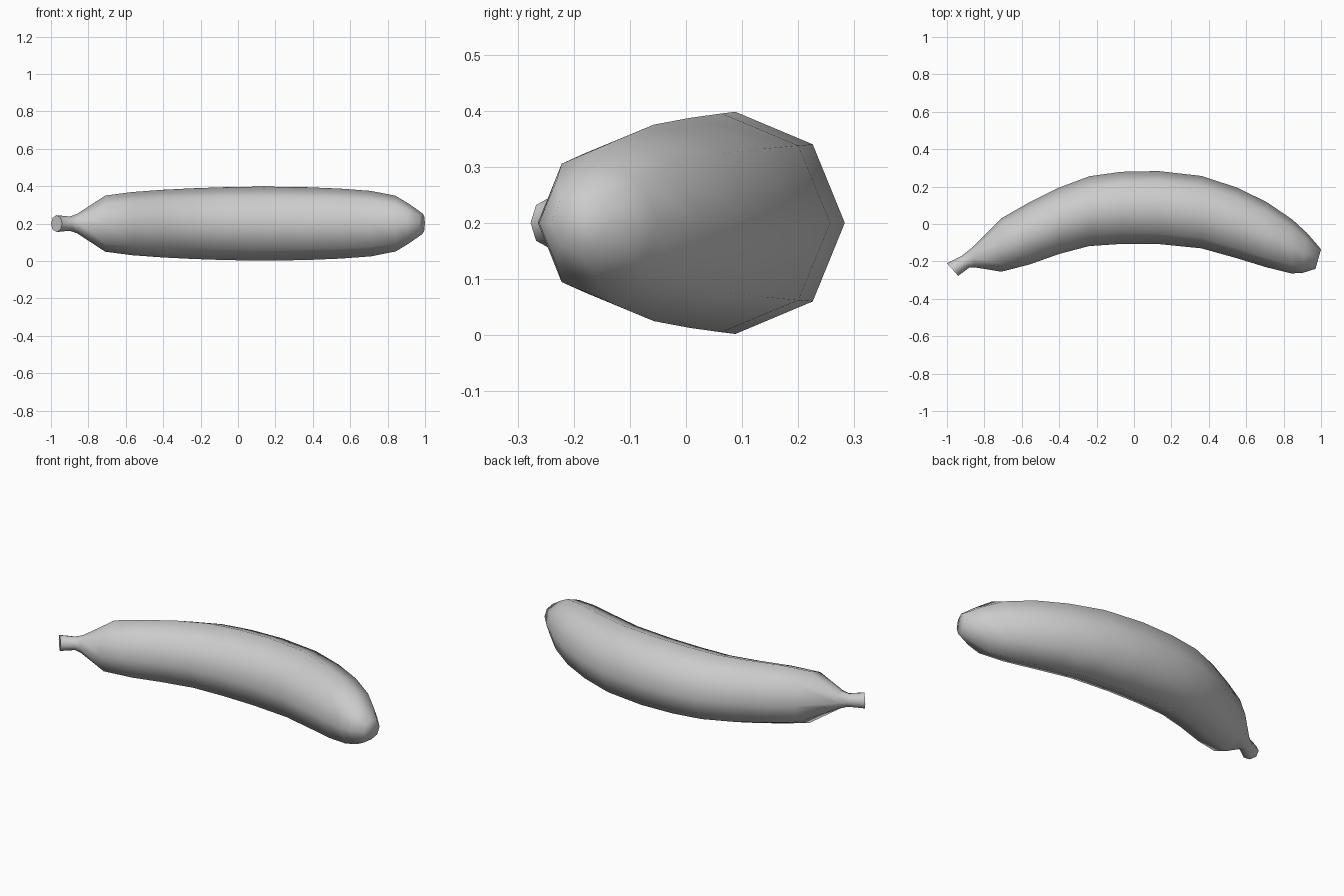
import bpy, bmesh
from math import sin, cos, pi
from mathutils import Vector

if "Cube" in bpy.data.objects:
    bpy.data.objects.remove(bpy.data.objects["Cube"])

# Cross-sections: outer-curve point (x, y), inner-curve point (x, y), half height
rings = [
    (-1.00, -0.210, -0.94, -0.277, 0.045),   # stem tip
    (-0.92, -0.170, -0.88, -0.232, 0.038),   # stem neck
    (-0.87, -0.130, -0.85, -0.232, 0.052),
    (-0.71, 0.030, -0.71, -0.255, 0.150),    # shoulder
    (-0.57, 0.110, -0.56, -0.217, 0.169),
    (-0.40, 0.195, -0.40, -0.160, 0.181),
    (-0.24, 0.255, -0.24, -0.118, 0.189),
    (-0.07, 0.279, -0.06, -0.106, 0.195),
    (0.13, 0.283, 0.13, -0.107, 0.198),
    (0.36, 0.257, 0.36, -0.130, 0.195),
    (0.55, 0.195, 0.55, -0.183, 0.187),
    (0.71, 0.117, 0.71, -0.232, 0.175),
    (0.845, 0.025, 0.84, -0.264, 0.149),
    (0.925, -0.048, 0.90, -0.262, 0.107),
    (1.00, -0.135, 0.97, -0.240, 0.056),     # blossom tip
]
SIDES = 8

# Loft the eight-sided rings into the banana
bm = bmesh.new()
loops = []
for ox, oy, ix, iy, h in rings:
    outer, inner = Vector((ox, oy, 0.2)), Vector((ix, iy, 0.2))
    centre, arm = (outer + inner) / 2, (outer - inner) / 2
    loops.append([bm.verts.new(centre + arm * cos(2 * pi * k / SIDES)
                               + Vector((0, 0, h * sin(2 * pi * k / SIDES))))
                  for k in range(SIDES)])
for a, b in zip(loops, loops[1:]):
    for k in range(SIDES):
        n = (k + 1) % SIDES
        bm.faces.new((a[k], a[n], b[n], b[k]))
# Flat ends
bm.faces.new(loops[0])
bm.faces.new(loops[-1])
bmesh.ops.recalc_face_normals(bm, faces=bm.faces)

mesh = bpy.data.meshes.new("banana")
bm.to_mesh(mesh)
bm.free()
banana = bpy.data.objects.new("banana", mesh)
bpy.context.collection.objects.link(banana)

# Smooth skin with crisp end caps
bpy.context.view_layer.objects.active = banana
banana.select_set(True)
bpy.ops.object.shade_smooth_by_angle(angle=pi / 3)
